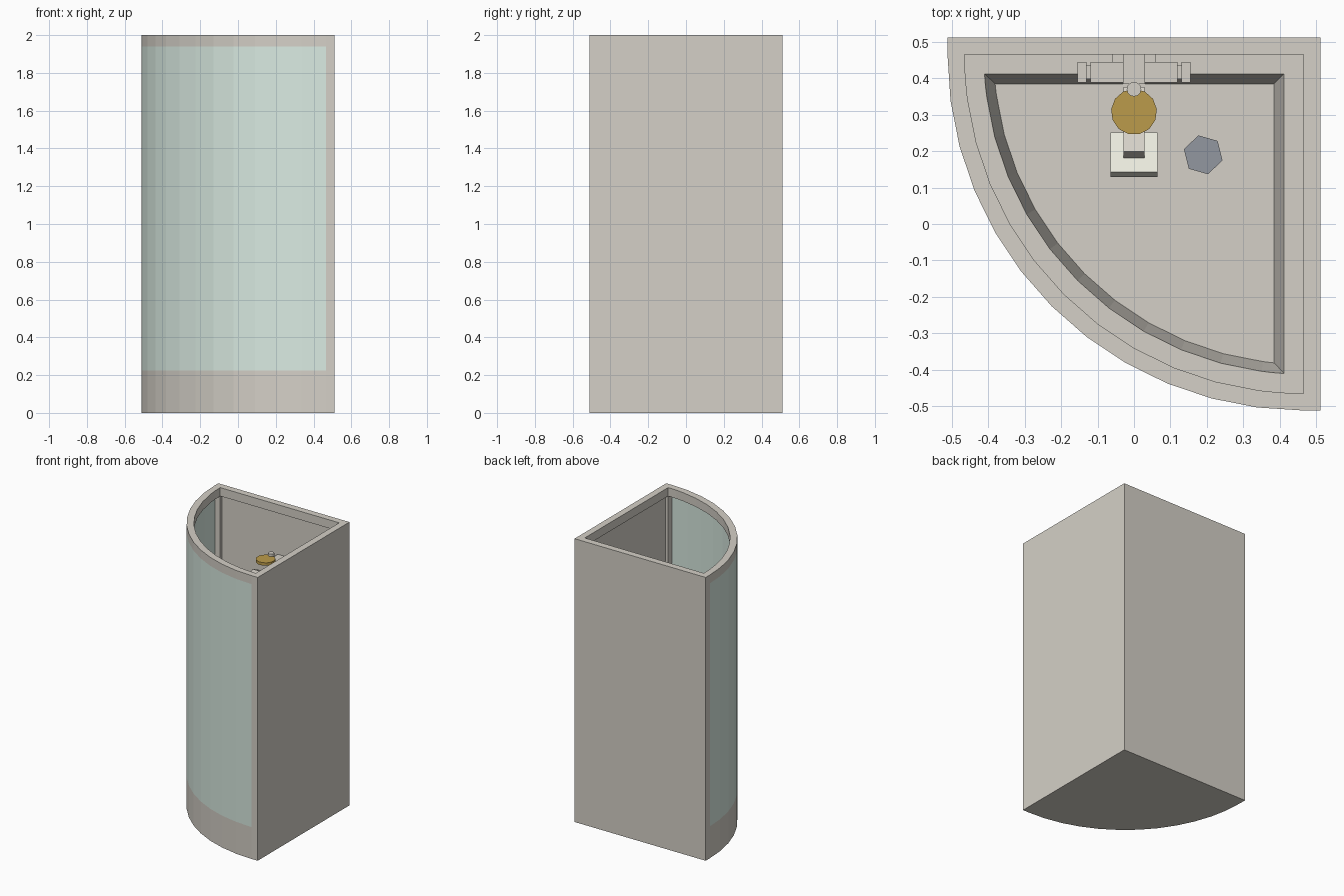
import bpy, bmesh
from math import radians, degrees, asin, cos, sin
from mathutils import Matrix

if "Cube" in bpy.data.objects:
    bpy.data.objects.remove(bpy.data.objects["Cube"])

C, T = 0.512, 0.047                      # half width, frame thickness
A = C - T                                # arc centre (A, A)
R = A + C                                # outer arc radius


def material(name, rgb):
    m = bpy.data.materials.new(name)
    m.diffuse_color = (*rgb, 1)
    m.use_nodes = True
    m.node_tree.nodes["Principled BSDF"].inputs["Base Color"].default_value = m.diffuse_color
    return m


glass_mat = material("glass_green", (0.70, 0.83, 0.76))
gold_mat = material("gold", (0.50, 0.33, 0.07))
steel_mat = material("drain_steel", (0.29, 0.31, 0.35))
white_mat = material("white", (0.85, 0.85, 0.75))
body_mat = material("warm_grey", (0.66, 0.63, 0.57))


def finish(name, bm, mat=None):
    bmesh.ops.recalc_face_normals(bm, faces=bm.faces)
    me = bpy.data.meshes.new(name)
    bm.to_mesh(me)
    bm.free()
    ob = bpy.data.objects.new(name, me)
    bpy.context.collection.objects.link(ob)
    if mat:
        me.materials.append(mat)
    return ob


def arc(d, angles):
    r = R - d
    return [(A - r * cos(radians(t)), A - r * sin(radians(t))) for t in angles]


FACETS = [7.5 * k for k in range(1, 12)]


def sector(d):
    """Quarter-round outline inset by d, always the same point count."""
    h = C - d
    if d < T:
        return [(-h, h)] + arc(d, [0] + FACETS + [90]) + [(h, -h), (h, h)]
    s = degrees(asin((d - T) / (R - d)))
    m = (s + 7.5) / 2
    return arc(d, [s, m] + FACETS + [90 - m, 90 - s]) + [(h, h)]


def skin(bm, loops, closed_ends=False, wrap=False):
    """Bridge a list of (points, z) loops with quads."""
    rows = [[bm.verts.new((x, y, z)) for x, y in pts] for pts, z in loops]
    pairs = list(zip(rows, rows[1:])) + ([(rows[-1], rows[0])] if wrap else [])
    for a, b in pairs:
        for i in range(len(a)):
            j = (i + 1) % len(a)
            bm.faces.new((a[i], a[j], b[j], b[i]))
    if closed_ends:
        bm.faces.new(rows[0])
        bm.faces.new(rows[-1])


def box(name, x0, x1, y0, y1, z0, z1, mat=body_mat, tilt=0):
    bm = bmesh.new()
    bmesh.ops.create_cube(bm, size=1)
    bmesh.ops.scale(bm, vec=(x1 - x0, y1 - y0, z1 - z0), verts=bm.verts)
    bmesh.ops.rotate(bm, matrix=Matrix.Rotation(radians(tilt), 3, 'X'), verts=bm.verts)
    bmesh.ops.translate(bm, vec=((x0 + x1) / 2, (y0 + y1) / 2, (z0 + z1) / 2), verts=bm.verts)
    return finish(name, bm, mat)


def cylinder(name, loc, r, h, n=12, mat=None, spin=0):
    bm = bmesh.new()
    bmesh.ops.create_cone(bm, cap_ends=True, segments=n, radius1=r, radius2=r, depth=h,
                          matrix=Matrix.Translation(loc) @ Matrix.Rotation(radians(spin), 4, 'Z'))
    return finish(name, bm, mat)


# shower tray with sunken basin
bm = bmesh.new()
skin(bm, [(sector(0), 0), (sector(0), 0.225), (sector(0.1), 0.225), (sector(0.127), 0.10)], True)
finish("tray", bm, body_mat)

# top frame ring
bm = bmesh.new()
skin(bm, [(sector(0), 1.94), (sector(0), 2), (sector(T), 2), (sector(T), 1.94)], wrap=True)
finish("top_frame", bm, body_mat)

# curved glass, flush with the frame
bm = bmesh.new()
full = [0] + FACETS + [90]
skin(bm, [(arc(0, full) + arc(0.006, full)[::-1], z) for z in (0.225, 1.94)])
finish("curved_glass", bm, glass_mat)

# walls and corner posts
W = C - 0.025
box("back_wall", -A, C, W, C, 0.225, 1.94)
box("side_wall", W, C, -A, W, 0.225, 1.94)
box("left_post", -C, -A, A, C, 0.225, 1.94)
box("front_post", A, C, -C, -A, 0.225, 1.94)
box("corner_post", A, W, A, W, 0.225, 1.94)

# drain
cylinder("drain", (0.19, 0.19, 0.105), 0.055, 0.01, 6, steel_mat, 14)

# mixer bar with knobs
box("mixer_bar", -0.12, 0.12, 0.389, 0.445, 0.97, 1.03)
for s, side in ((-1, "left"), (1, "right")):
    box(side + "_knob_neck", s * 0.125 - 0.006, s * 0.125 + 0.006, 0.398, 0.436, 0.98, 1.02)
    box(side + "_knob", s * 0.143 - 0.012, s * 0.143 + 0.012, 0.389, 0.445, 0.97, 1.03)
box("mixer_mount", -0.06, 0.06, 0.44, W, 0.975, 1.025)

# riser rail, brackets and dish
cylinder("riser_rail", (0, 0.37, 1.35), 0.02, 0.70, 12, body_mat)
box("upper_bracket", -0.03, 0.03, 0.385, W, 1.59, 1.637)
box("lower_bracket", -0.03, 0.03, 0.385, W, 0.98, 1.03)
cylinder("gold_dish", (0, 0.308, 1.672), 0.063, 0.02, 13, gold_mat)

# hand shower: handle sloping down to the rail, head at its front
box("shower_head", -0.064, 0.064, 0.134, 0.246, 1.545, 1.60, white_mat, tilt=-15)
box("shower_arm", -0.029, 0.029, 0.18, 0.375, 1.555, 1.605, tilt=-25)
